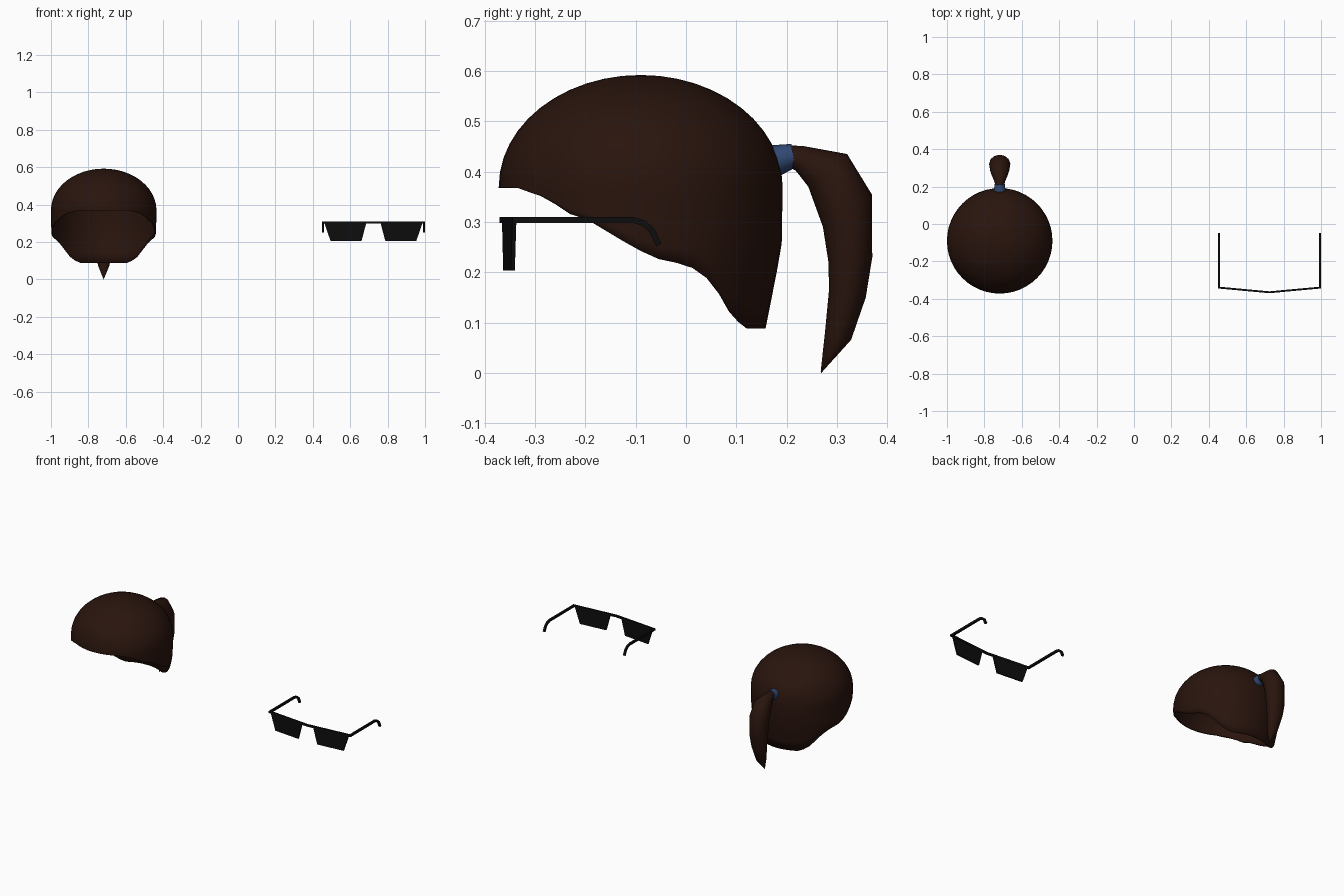
import bpy, bmesh, math
from mathutils import Vector

if "Cube" in bpy.data.objects:
    bpy.data.objects.remove(bpy.data.objects["Cube"])


def material(name, rgb):
    m = bpy.data.materials.new(name)
    m.diffuse_color = (*rgb, 1)
    m.use_nodes = True
    m.node_tree.nodes["Principled BSDF"].inputs["Base Color"].default_value = m.diffuse_color
    return m


BROWN = material("dark_brown", (0.022, 0.007, 0.004))
BLUE = material("band_blue", (0.03, 0.065, 0.17))
BLACK = material("black", (0.004, 0.004, 0.004))


def make(name, verts, faces, mat, angle=None):
    me = bpy.data.meshes.new(name)
    me.from_pydata(verts, [], faces)
    bm = bmesh.new()
    bm.from_mesh(me)
    bmesh.ops.remove_doubles(bm, verts=bm.verts, dist=1e-5)
    bmesh.ops.recalc_face_normals(bm, faces=bm.faces)
    bm.to_mesh(me)
    bm.free()
    me.materials.append(mat)
    ob = bpy.data.objects.new(name, me)
    bpy.context.collection.objects.link(ob)
    if angle:
        bpy.context.view_layer.objects.active = ob
        ob.select_set(True)
        bpy.ops.object.shade_smooth_by_angle(angle=math.radians(angle))
        ob.select_set(False)
    return ob


def loft(name, rings, mat, closed=True, caps=True, angle=None):
    """Skin a list of equally sized rings."""
    n = len(rings[0])
    verts = [v for r in rings for v in r]
    faces = [(i * n + j, i * n + (j + 1) % n, (i + 1) * n + (j + 1) % n, (i + 1) * n + j)
             for i in range(len(rings) - 1) for j in range(n)]
    if caps:
        faces += [tuple(range(n)), tuple(range((len(rings) - 1) * n, len(rings) * n))]
    return make(name, verts, faces, mat, angle)


def interp(table, t):
    if t <= table[0][0]:
        return table[0][1]
    for (a, va), (b, vb) in zip(table, table[1:]):
        if t <= b:
            return va + (vb - va) * (t - a) / (b - a)
    return table[-1][1]


# Hair cap: dome over a tapering skirt, cut off along a sloping hairline
HX, HY, R, SPRING, RISE = -0.718, -0.09, 0.282, 0.37, 0.222
hairline = [(-0.37, 0.372), (-0.335, 0.368), (-0.30, 0.355), (-0.272, 0.347), (-0.245, 0.32),
            (-0.2, 0.307), (-0.1, 0.247), (-0.04, 0.22), (0.0, 0.218), (0.055, 0.18),
            (0.09, 0.12), (0.12, 0.088), (0.16, 0.088)]
skirt = [(0.088, 0.248), (0.25, 0.28), (0.37, R)]
N, DOME, SKIRT = 48, 12, 5
rings = []
for i in range(DOME + 1):
    p = math.pi / 2 * i / DOME
    rings.append([(HX + R * math.sin(p) * math.sin(a), HY - R * math.sin(p) * math.cos(a),
                   SPRING + RISE * math.cos(p))
                  for a in (2 * math.pi * j / N for j in range(N))])
for i in range(1, SKIRT + 1):
    ring = []
    for j in range(N):
        a = 2 * math.pi * j / N
        r = R
        for _ in range(4):
            rim = min(interp(hairline, HY - r * math.cos(a)), SPRING - 0.002)
            r = interp(skirt, rim)
        z = SPRING + (rim - SPRING) * i / SKIRT
        r = interp(skirt, z)
        ring.append((HX + r * math.sin(a), HY - r * math.cos(a), z))
    rings.append(ring)
cap = loft("hair_cap", rings, BROWN, caps=False, angle=50)
shell = cap.modifiers.new("thickness", "SOLIDIFY")
shell.thickness = 0.006
shell.offset = -1


# Ponytail: oval sections between outer and inner edges, (outer y z, inner y z, half width)
def oval(o, i, w, n=12):
    o, i = Vector((HX, *o)), Vector((HX, *i))
    c, h = (o + i) / 2, (o - i) / 2
    return [c + h * math.cos(t) + Vector((w * math.sin(t), 0, 0))
            for t in (2 * math.pi * k / n for k in range(n))]


tail = [((0.205, 0.452), (0.207, 0.408), 0.024), ((0.232, 0.451), (0.218, 0.402), 0.028),
        ((0.32, 0.435), (0.243, 0.37), 0.05), ((0.369, 0.355), (0.272, 0.29), 0.057),
        ((0.37, 0.23), (0.283, 0.22), 0.054), ((0.357, 0.15), (0.284, 0.165), 0.046),
        ((0.328, 0.066), (0.276, 0.08), 0.03), ((0.2685, 0.0), (0.2675, 0.003), 0.001)]
loft("ponytail", [oval(*s) for s in tail], BROWN, angle=50)

# Hair band
loft("hair_band", [oval((0.163, 0.452), (0.182, 0.389), 0.032, 16),
                   oval((0.209, 0.455), (0.217, 0.408), 0.027, 16)], BLUE, angle=40)

# Glasses
GX = 0.724


def front_y(dx):
    return -0.365 + 0.025 * abs(dx) / 0.272


def box_ring(x, y, z0, z1, d):
    return [(x, y - d, z0), (x, y + d, z0), (x, y + d, z1), (x, y - d, z1)]


loft("brow_bar", [box_ring(GX + dx, front_y(dx), 0.298, 0.31, 0.005)
                  for dx in (-0.275, 0, 0.275)], BLACK)

temple = [(-0.345, 0.304), (-0.105, 0.304), (-0.085, 0.298), (-0.068, 0.284), (-0.054, 0.254)]
for side, label in ((-1, "left"), (1, "right")):
    # Lens: tapered slab following the bent front
    corners = [(0.038, 0.302), (0.262, 0.302), (0.229, 0.204), (0.064, 0.204)]
    loft(label + "_lens", [[(GX + side * dx, front_y(dx) + d, z) for dx, z in corners]
                           for d in (-0.004, 0.004)], BLACK)
    # Temple arm with hooked end
    rings = []
    for k, p in enumerate(temple):
        p = Vector(p)
        a, b = Vector(temple[max(k - 1, 0)]), Vector(temple[min(k + 1, len(temple) - 1)])
        t = (b - a).normalized()
        nrm = Vector((-t.y, t.x)) * 0.006
        rings.append([(GX + side * (0.270 + e), p.x + s * nrm.x, p.y + s * nrm.y)
                      for e, s in ((-0.006, -1), (0.006, -1), (0.006, 1), (-0.006, 1))])
    loft(label + "_temple", rings, BLACK)
